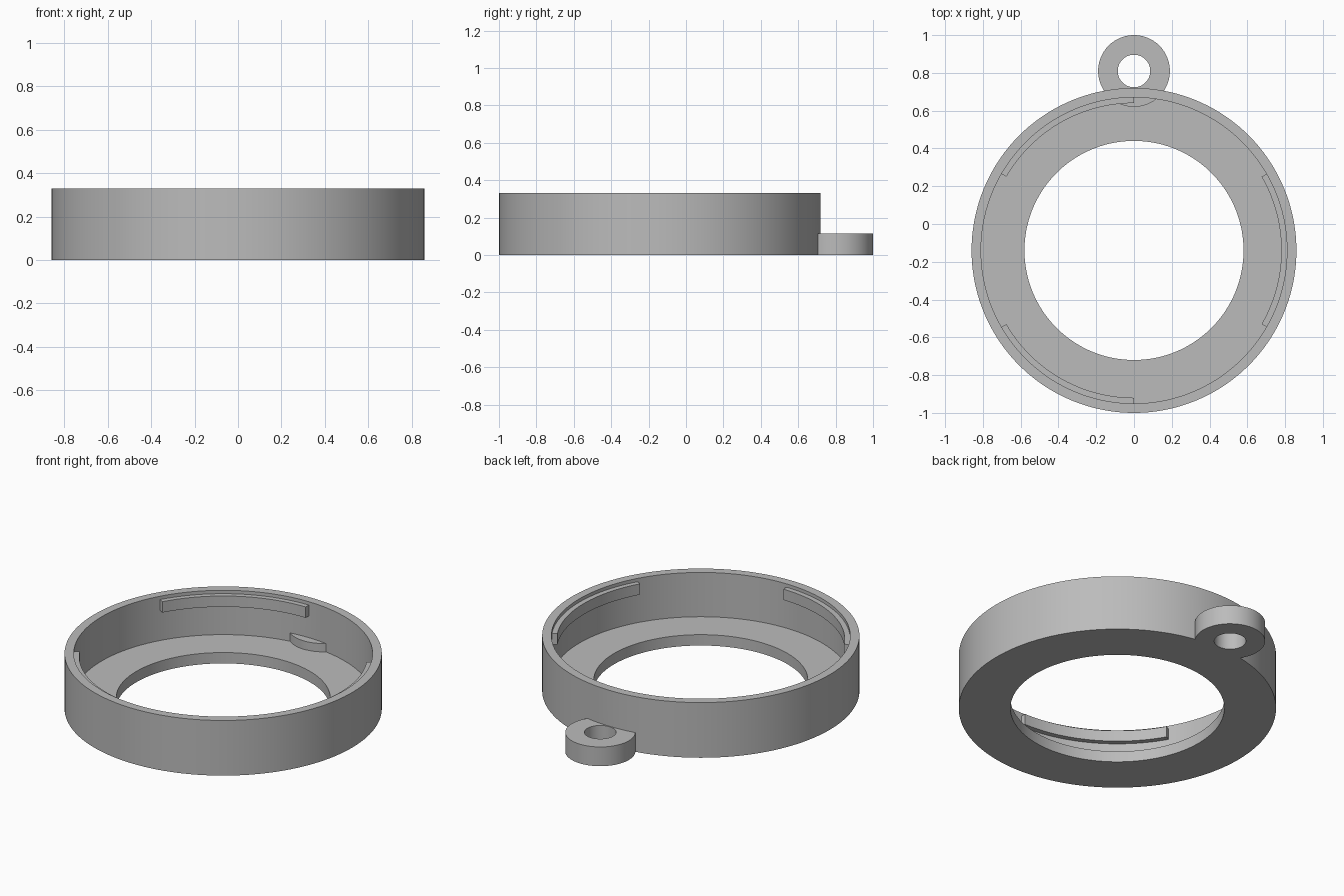
import bpy, bmesh
from math import radians, sin, cos

if "Cube" in bpy.data.objects:
    bpy.data.objects.remove(bpy.data.objects["Cube"])

CENTRE_Y = -0.14
OUTER, INNER, HOLE = 0.86, 0.81, 0.58
HEIGHT, FLOOR = 0.33, 0.065

grey = bpy.data.materials.new("light grey")
grey.use_nodes = True
colour = (0.5, 0.5, 0.5, 1)
grey.diffuse_color = colour
grey.node_tree.nodes["Principled BSDF"].inputs["Base Color"].default_value = colour


def smooth(obj):
    bpy.ops.object.select_all(action="DESELECT")
    obj.select_set(True)
    bpy.context.view_layer.objects.active = obj
    bpy.ops.object.shade_smooth_by_angle(angle=radians(30))


def sweep(name, profile, centre_y, steps, start=0, end=360):
    """Turn a closed (radius, z) profile about a vertical axis."""
    full = end - start == 360
    bm = bmesh.new()
    rows = []
    for i in range(steps if full else steps + 1):
        a = radians(start + (end - start) * i / steps)
        rows.append([bm.verts.new((r * cos(a), r * sin(a), z)) for r, z in profile])
    n = len(profile)
    for i in range(steps):
        p, q = rows[i], rows[(i + 1) % len(rows)]
        for j in range(n):
            k = (j + 1) % n
            bm.faces.new((p[j], q[j], q[k], p[k]))
    if not full:
        bm.faces.new(rows[0])
        bm.faces.new(rows[-1])
    bmesh.ops.recalc_face_normals(bm, faces=bm.faces)
    mesh = bpy.data.meshes.new(name)
    bm.to_mesh(mesh)
    bm.free()
    mesh.materials.append(grey)
    obj = bpy.data.objects.new(name, mesh)
    obj.location.y = centre_y
    bpy.context.collection.objects.link(obj)
    return obj


def box(r0, r1, z0, z1):
    return [(r0, z0), (r1, z0), (r1, z1), (r0, z1)]


# Round housing: outer wall with an inward floor flange
housing = sweep("housing", [(HOLE, 0), (OUTER, 0), (OUTER, HEIGHT), (INNER, HEIGHT),
                            (INNER, FLOOR), (HOLE, FLOOR)], CENTRE_Y, 144)

# Hanging lug, fused through the back wall
lug = sweep("lug", box(0.086, 0.19, 0, 0.115), 0.81, 64)
union = housing.modifiers.new("fuse lug", "BOOLEAN")
union.operation = "UNION"
union.solver = "EXACT"
union.object = lug
bpy.context.view_layer.objects.active = housing
bpy.ops.object.modifier_apply(modifier=union.name)
bpy.data.objects.remove(lug)
smooth(housing)

# Three bayonet tabs inside the rim
for i in range(3):
    start = -30 + 120 * i
    tab = sweep(f"bayonet_tab_{i + 1}", box(0.78, INNER + 0.01, 0.245, 0.31),
                CENTRE_Y, 24, start, start + 60)
    smooth(tab)
